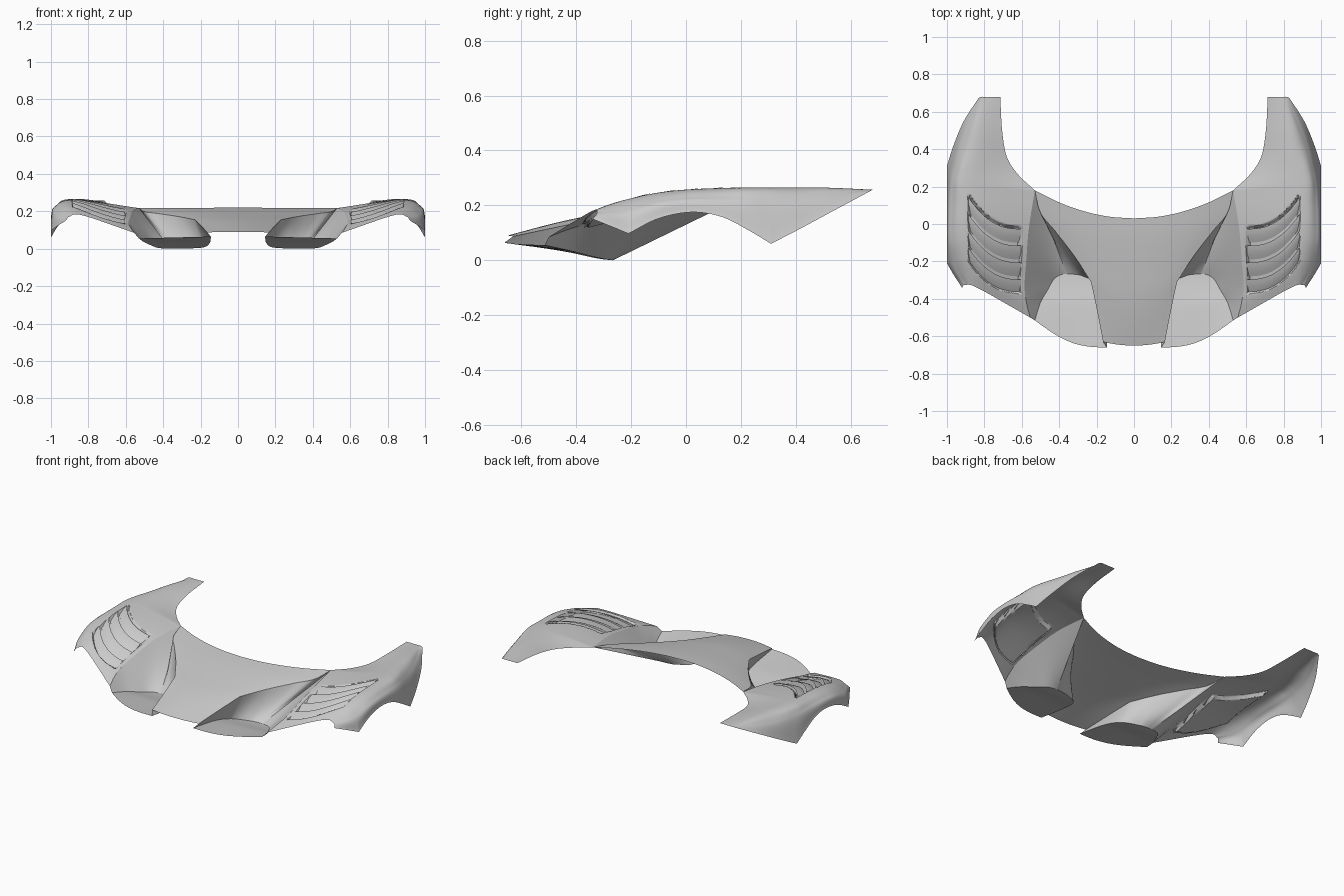
import bpy, bmesh, math
from mathutils import Vector
from mathutils.bvhtree import BVHTree

if "Cube" in bpy.data.objects:
    bpy.data.objects.remove(bpy.data.objects["Cube"])


def smooth_curve(pts, steps, sharp=()):
    """Catmull-Rom through all points; indices in sharp stay corners."""
    p = [Vector(q) for q in pts]
    n = len(p)
    out = []
    for i in range(n - 1):
        a, b = p[i], p[i + 1]
        pre = 2 * a - b if i == 0 or i in sharp else p[i - 1]
        post = 2 * b - a if i + 2 == n or i + 1 in sharp else p[i + 2]
        for k in range(steps):
            t = k / steps
            out.append(0.5 * (2 * a + (b - pre) * t
                              + (2 * pre - 5 * a + 4 * b - post) * t * t
                              + (3 * a - pre - 3 * b + post) * t ** 3))
    return out + [p[-1]]


def add_grid(bm, rows):
    vs = [[bm.verts.new(q) for q in r] for r in rows]
    for r0, r1 in zip(vs, vs[1:]):
        for i in range(len(r0) - 1):
            bm.faces.new((r0[i], r0[i + 1], r1[i + 1], r1[i]))


def add_loft(bm, curves, along, across, sharps=None):
    dense = [smooth_curve(c, along, (sharps or {}).get(i, ())) for i, c in enumerate(curves)]
    add_grid(bm, [smooth_curve(col, across) for col in zip(*dense)])


def finish(bm, name):
    bmesh.ops.remove_doubles(bm, verts=bm.verts, dist=0.0004)
    bm.normal_update()
    down = [f for f in bm.faces if f.normal.z < 0]
    if len(down) > len(bm.faces) / 2:
        bmesh.ops.reverse_faces(bm, faces=bm.faces)
    me = bpy.data.meshes.new(name)
    bm.to_mesh(me)
    bm.free()
    ob = bpy.data.objects.new(name, me)
    bpy.context.collection.objects.link(ob)
    m = ob.modifiers.new("Mirror", 'MIRROR')
    m.merge_threshold = 0.0005
    bpy.ops.object.select_all(action='DESELECT')
    ob.select_set(True)
    bpy.context.view_layer.objects.active = ob
    bpy.ops.object.shade_smooth_by_angle(angle=math.radians(35))
    return ob


# Shared edge curves, front to back (right half)
hood_edge = [(.165, -.63, .087), (.2, -.45, .125), (.23, -.31, .155), (.32, -.17, .172),
             (.42, -.04, .187), (.5, .06, .198), (.53, .18, .217)]
fender_inner = [(.555, -.5, .085), (.575, -.42, .115), (.585, -.33, .14), (.575, -.18, .175),
                (.565, -.05, .2), (.55, .06, .212), (.53, .18, .217), (.62, .265, .222),
                (.68, .36, .232), (.705, .5, .247), (.715, .68, .257)]

# Centre hood
centre = [(-.65, .09), (-.5, .13), (-.38, .157), (-.26, .178), (-.15, .196), (-.06, .209), (.03, .219)]
strips = []
for k in range(5):
    s = k / 4
    strips.append([(e[0] * s, y + (e[1] - y) * s * s, z + (e[2] - z) * s * s)
                   for (y, z), e in zip(centre, hood_edge)])
bm = bmesh.new()
add_loft(bm, strips, 8, 5, {4: (2,)})
finish(bm, "hood_panel")

# Intake duct: walls rise from the floor outline to the hood and fender edges
floor_in = [(.145, -.66, .065), (.15, -.45, .033), (.18, -.33, .008), (.27, -.28, .001),
            (.31, -.27, 0), (.335, -.268, 0), (.36, -.266, 0)]
floor_out = [(.53, -.515, .055), (.5, -.42, .034), (.46, -.35, .016), (.435, -.305, .006),
             (.41, -.28, .002), (.385, -.27, 0), (.36, -.266, 0)]
bm = bmesh.new()
add_loft(bm, [floor_in, hood_edge], 8, 8, {1: (2,)})
add_loft(bm, [floor_out, fender_inner[:7]], 8, 8)
finish(bm, "intake_wall")

# Splitter floor of the intake, with a bowed front lip
bm = bmesh.new()
rows = []
for j, (a, b) in enumerate(zip(smooth_curve(floor_in, 6), smooth_curve(floor_out, 6))):
    bow = .045 * max(0, 1 - j / 6)
    rows.append([a.lerp(b, k / 16) + Vector((0, -bow * math.sin(math.pi * k / 16), 0))
                 for k in range(17)])
add_grid(bm, rows)
finish(bm, "intake_floor")

# Fender: inner edge, crown, shoulder and outer edge with the wheel arch
crown = [(.83, -.345, .178), (.84, -.28, .203), (.86, -.2, .226), (.87, -.1, .246),
         (.88, 0, .257), (.88, .1, .262), (.88, .21, .265), (.87, .3, .265),
         (.855, .4, .265), (.835, .52, .264), (.79, .68, .257)]
shoulder = [(.9, -.325, .172), (.945, -.26, .175), (.968, -.2, .185), (.98, -.1, .213),
            (.98, 0, .225), (.977, .12, .226), (.972, .22, .224), (.957, .3, .222),
            (.927, .42, .22), (.885, .53, .234), (.815, .68, .257)]
outer = [(.92, -.34, .15), (.965, -.27, .122), (1, -.21, .097), (1, -.1, .152),
         (1, .02, .175), (1, .13, .158), (1, .23, .108), (1, .31, .06),
         (.965, .42, .117), (.91, .55, .187), (.83, .675, .254)]
bm = bmesh.new()
add_loft(bm, [fender_inner, crown, shoulder, outer], 16, 24, {0: (6,), 3: (2, 7)})
skin = BVHTree.FromBMesh(bm)

# Louvre recess sunk into the fender skin
X0, X1, Y0, PITCH, COUNT = .605, .885, -.37, .09, 4


def sweep(x):
    return .17 * max(0, (x - X0) / (X1 - X0)) ** 2.5


def ramp(d, w=.012):
    return min(1, max(0, d / w))


for v in bm.verts:
    y = v.co.y - sweep(v.co.x)
    w = min(ramp(v.co.x - X0), ramp(X1 - v.co.x), ramp(y - Y0), ramp(Y0 + PITCH * COUNT - y))
    v.co.z -= .022 * w
finish(bm, "fender")

# Louvre blades: front edge low, rear edge flush with the skin
bm = bmesh.new()
for k in range(COUNT):
    rows = []
    for i in range(25):
        x = X0 + (X1 - X0) * i / 24
        row = []
        for j in range(5):
            t = j / 4
            y = Y0 + PITCH * k + .074 * t + sweep(x)
            hit = skin.ray_cast(Vector((x, y, 1)), Vector((0, 0, -1)))[0]
            row.append((x, y, (hit.z if hit else .2) - .019 * (1 - t) ** 1.5 + .002))
        rows.append(row)
    add_grid(bm, rows)
finish(bm, "louvre_blades")
